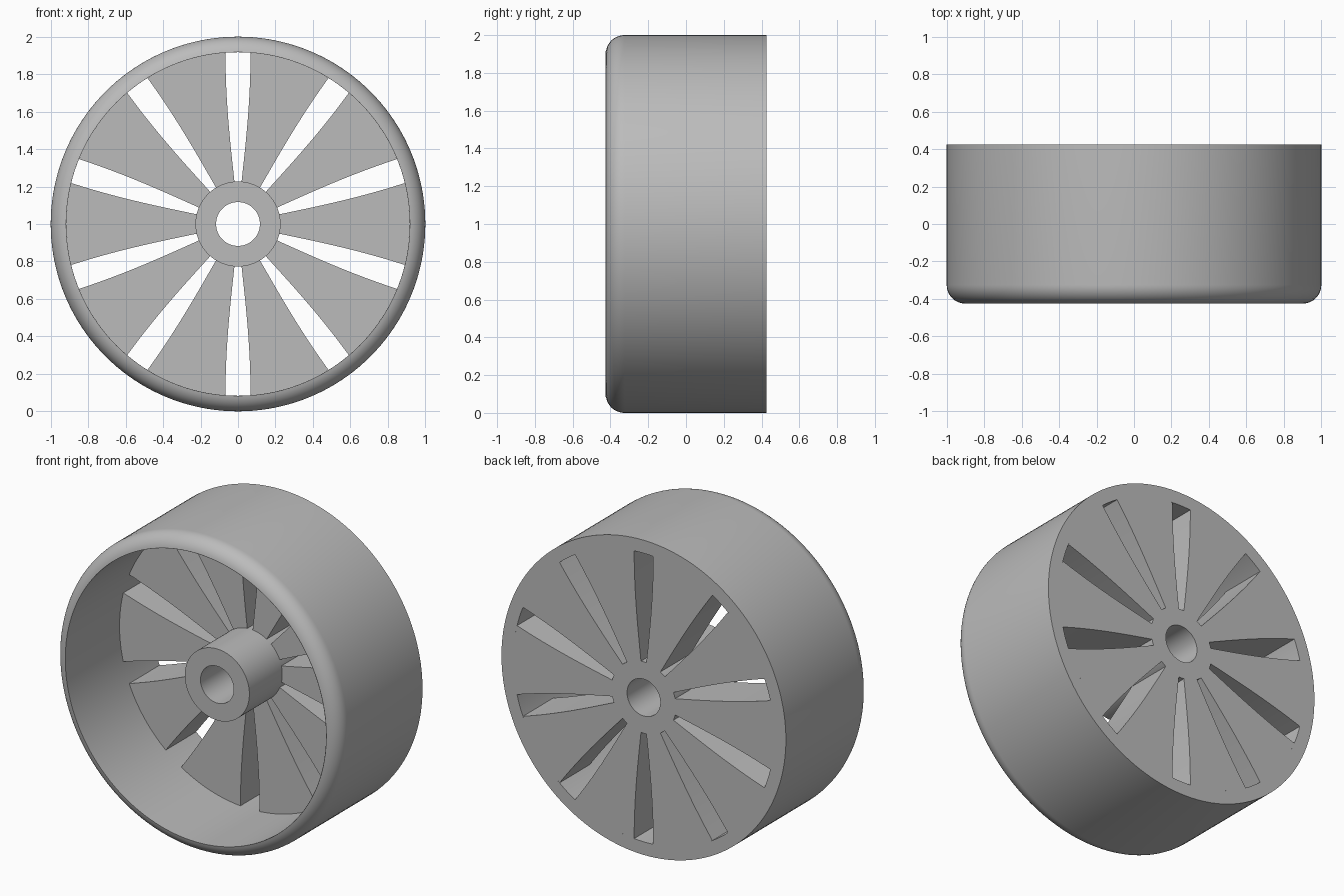
import bpy
import bmesh
from math import sin, cos, pi, asin, radians

cube = bpy.data.objects.get("Cube")
if cube:
    bpy.data.objects.remove(cube, do_unlink=True)

BACK, FRONT = 0.425, -0.425
RIM_IN, HUB_R, BORE_R = 0.917, 0.227, 0.117
HUB_FRONT, SPOKE_FRONT = -0.21, 0.12
SPOKES, SEGMENTS = 10, 160
STEP = 2 * pi / SPOKES

grey = bpy.data.materials.new("plain grey")
grey.use_nodes = True
colour = (0.5, 0.5, 0.5, 1)
grey.diffuse_color = colour
grey.node_tree.nodes["Principled BSDF"].inputs["Base Color"].default_value = colour


def finish(bm, name):
    bmesh.ops.recalc_face_normals(bm, faces=bm.faces)
    mesh = bpy.data.meshes.new(name)
    bm.to_mesh(mesh)
    bm.free()
    mesh.materials.append(grey)
    obj = bpy.data.objects.new(name, mesh)
    bpy.context.collection.objects.link(obj)
    bpy.ops.object.select_all(action='DESELECT')
    obj.select_set(True)
    bpy.context.view_layer.objects.active = obj
    bpy.ops.object.shade_smooth_by_angle(angle=radians(30))
    return obj


def polar(r, a, y):
    return (r * cos(a), y, 1 + r * sin(a))


def lathe(name, profile):
    """Turn a closed (radius, y) profile around the axle."""
    bm = bmesh.new()
    rings = [[bm.verts.new(polar(r, 2 * pi * i / SEGMENTS, y)) for r, y in profile]
             for i in range(SEGMENTS)]
    n = len(profile)
    for i in range(SEGMENTS):
        a, b = rings[i], rings[(i + 1) % SEGMENTS]
        for j in range(n):
            k = (j + 1) % n
            bm.faces.new((a[j], a[k], b[k], b[j]))
    return finish(bm, name)


# Rim barrel with a rounded front lip
FILLET = 0.1
lip = [(1 - FILLET + FILLET * cos(radians(a)), FRONT + FILLET - FILLET * sin(radians(a)))
       for a in range(0, 81, 8)]
lathe("rim", [(RIM_IN, BACK), (1, BACK)] + lip + [(RIM_IN, FRONT)])

# Hub tube
lathe("hub", [(BORE_R, BACK), (HUB_R, BACK), (HUB_R, HUB_FRONT), (BORE_R, HUB_FRONT)])


def slot_angle(t):
    """Radius and angle from the slot's centre line along its curved edge."""
    r = HUB_R + (RIM_IN - HUB_R) * t
    return r, asin((0.019 + 0.048 * sin(t * pi / 2)) / r)


# Spokes: wide blades that leave tapering slots between them
edge = [slot_angle(i / 16) for i in range(17)]
first, last = edge[0][1], edge[-1][1]
outline = list(edge)
outline += [(RIM_IN, last + (STEP - 2 * last) * i / 12) for i in range(1, 12)]
outline += [(r, STEP - a) for r, a in reversed(edge)]
outline += [(HUB_R, STEP - first - (STEP - 2 * first) * i / 12) for i in range(1, 12)]

for s in range(SPOKES):
    start = pi / 2 + s * STEP
    bm = bmesh.new()
    front = [bm.verts.new(polar(r, start + a, SPOKE_FRONT)) for r, a in outline]
    back = [bm.verts.new(polar(r, start + a, BACK)) for r, a in outline]
    bm.faces.new(front)
    bm.faces.new(back)
    for i in range(len(outline)):
        j = (i + 1) % len(outline)
        bm.faces.new((front[i], front[j], back[j], back[i]))
    finish(bm, f"spoke_{s + 1}")
